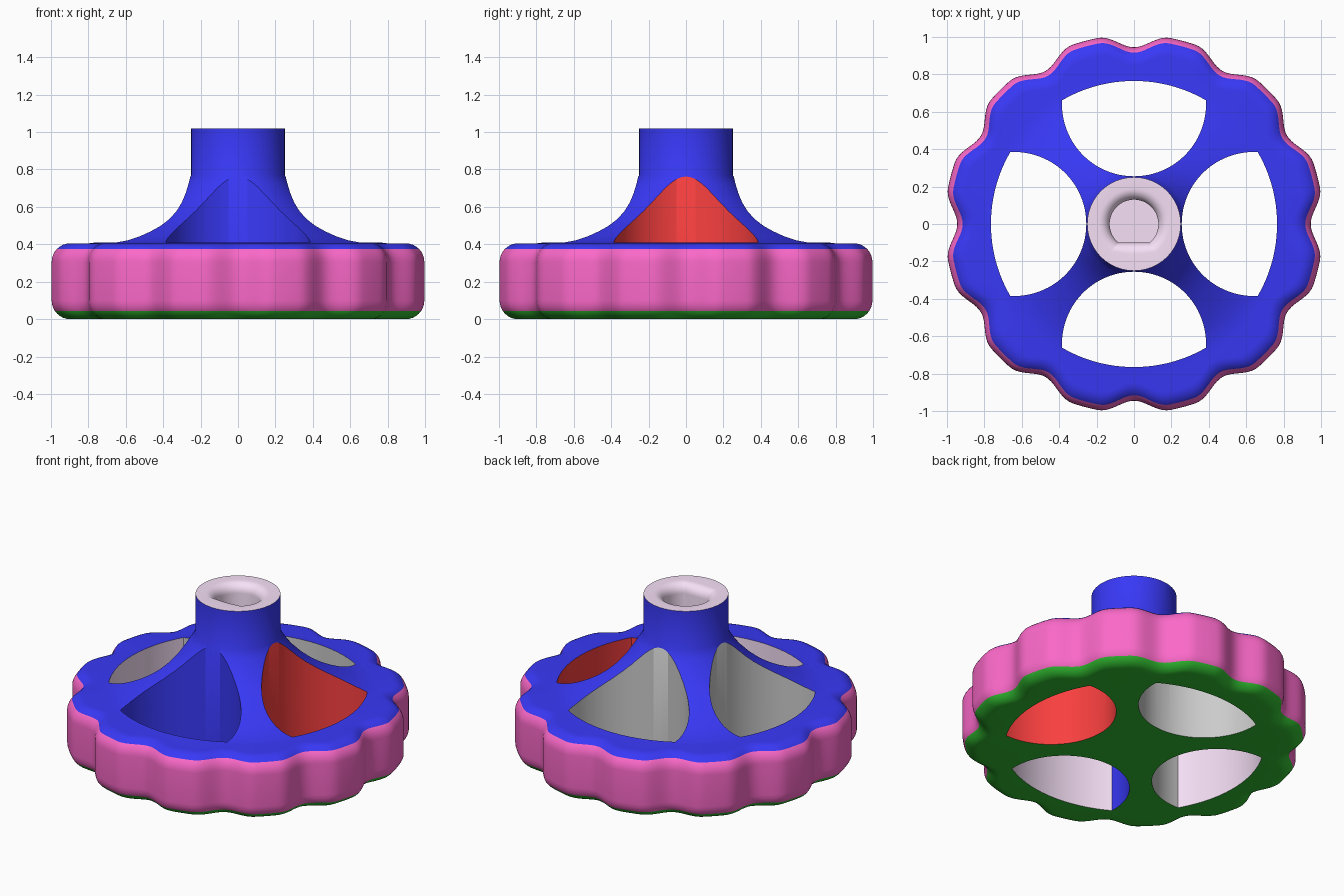
import bpy, bmesh
from math import sin, cos, pi, radians, asin, acos

if "Cube" in bpy.data.objects:
    bpy.data.objects.remove(bpy.data.objects["Cube"])

N = 288            # samples around the wheel
TOP, FIL = 0.405, 0.1


def material(name, rgb):
    m = bpy.data.materials.new(name)
    m.diffuse_color = (*rgb, 1)
    m.use_nodes = True
    m.node_tree.nodes["Principled BSDF"].inputs["Base Color"].default_value = m.diffuse_color
    return m


BLUE, PINK, GREEN, LILAC, RED, GREY = range(6)
MATS = [material("blue", (0.04, 0.04, 0.93)), material("pink", (0.96, 0.14, 0.58)),
        material("green", (0.03, 0.5, 0.03)), material("lilac", (0.93, 0.75, 0.93)),
        material("red", (0.95, 0.05, 0.05)), material("grey", (0.72, 0.72, 0.72))]


def make_object(name, bm):
    bmesh.ops.recalc_face_normals(bm, faces=bm.faces)
    me = bpy.data.meshes.new(name)
    bm.to_mesh(me)
    bm.free()
    for m in MATS:
        me.materials.append(m)
    ob = bpy.data.objects.new(name, me)
    bpy.context.collection.objects.link(ob)
    return ob


# Outline functions: radius at angle a
def rim(inset):
    def f(a):
        phi = abs((a + radians(15)) % radians(30) - radians(15))
        dip = cos(phi / radians(11) * pi / 2) ** 2 if phi < radians(11) else 0
        return 1.013 - 0.068 * dip - inset
    return f


def circle(r):
    return lambda a: r


def d_bore(grow):
    def f(a):
        s = -sin(a)
        return min(0.13, 0.1 / s if s > 0.01 else 1) + grow
    return f


# Ring stack from the underside, over the rim and hub, down into the bore
steps = [radians(90 * i / 8) for i in range(9)]
rings = [(rim(FIL * (1 - sin(t))), FIL * (1 - cos(t))) for t in steps]
rings += [(rim(FIL * (1 - cos(t))), TOP - FIL * (1 - sin(t))) for t in steps]
flare = [(0.8, 0.405), (0.75, 0.411), (0.7, 0.422), (0.64, 0.443), (0.578, 0.47), (0.52, 0.498),
         (0.46, 0.533), (0.4, 0.577), (0.35, 0.625), (0.31, 0.675), (0.28, 0.72),
         (0.25, 0.77), (0.25, 1.02)]
rings += [(circle(r), z) for r, z in flare]
hub_top = len(rings) - 1
rings += [(d_bore(0.06 * (1 - sin(t))), 1.02 - 0.06 * (1 - cos(t))) for t in steps]
rings.append((d_bore(0), 0.45))

bm = bmesh.new()
loops = []
for f, z in rings:
    loops.append([bm.verts.new((f(a) * cos(a), f(a) * sin(a), z))
                  for a in (2 * pi * k / N for k in range(N))])
for i in range(len(loops) - 1):
    zm = (rings[i][1] + rings[i + 1][1]) / 2
    mat = LILAC if i >= hub_top else GREEN if zm < 0.05 else PINK if zm < 0.375 else BLUE
    for k in range(N):
        j = (k + 1) % N
        face = bm.faces.new((loops[i][k], loops[i][j], loops[i + 1][j], loops[i + 1][k]))
        face.material_index = mat
bm.faces.new(loops[0][::-1]).material_index = GREEN
bm.faces.new(loops[-1]).material_index = LILAC
wheel = make_object("hand_wheel", bm)


# Windows between the spokes: circle near the hub, closed by the inner rim arc
def window(angle, hub_mat, rim_mat):
    c, r, R = 0.64, 0.385, 0.765
    u0 = (R * R - r * r + c * c) / (2 * c)
    T, A = acos((c - u0) / r), acos(u0 / R)
    n, m = 48, 24
    pts = [(c - r * cos(t), r * sin(t)) for t in (-T + 2 * T * k / n for k in range(n))]
    pts += [(R * cos(t), R * sin(t)) for t in (A - 2 * A * k / m for k in range(m))]
    b = bmesh.new()
    low, high = ([b.verts.new((u * cos(angle) - v * sin(angle),
                               u * sin(angle) + v * cos(angle), z)) for u, v in pts]
                 for z in (-0.2, 1.2))
    b.faces.new(low)
    b.faces.new(high)
    for k in range(n + m):
        j = (k + 1) % (n + m)
        b.faces.new((low[k], low[j], high[j], high[k])).material_index = hub_mat if k < n else rim_mat
    ob = make_object("window_cutter", b)
    ob.hide_render = True
    return ob


bpy.context.view_layer.objects.active = wheel
wheel.select_set(True)
for k, (hub_mat, rim_mat) in enumerate([(RED, RED), (GREY, GREY), (GREY, LILAC), (BLUE, LILAC)]):
    cutter = window(k * pi / 2, hub_mat, rim_mat)
    mod = wheel.modifiers.new("window", 'BOOLEAN')
    mod.operation = 'DIFFERENCE'
    mod.solver = 'EXACT'
    mod.object = cutter
    bpy.ops.object.modifier_apply(modifier=mod.name)
    bpy.data.objects.remove(cutter)

bpy.ops.object.shade_smooth_by_angle(angle=radians(35))
